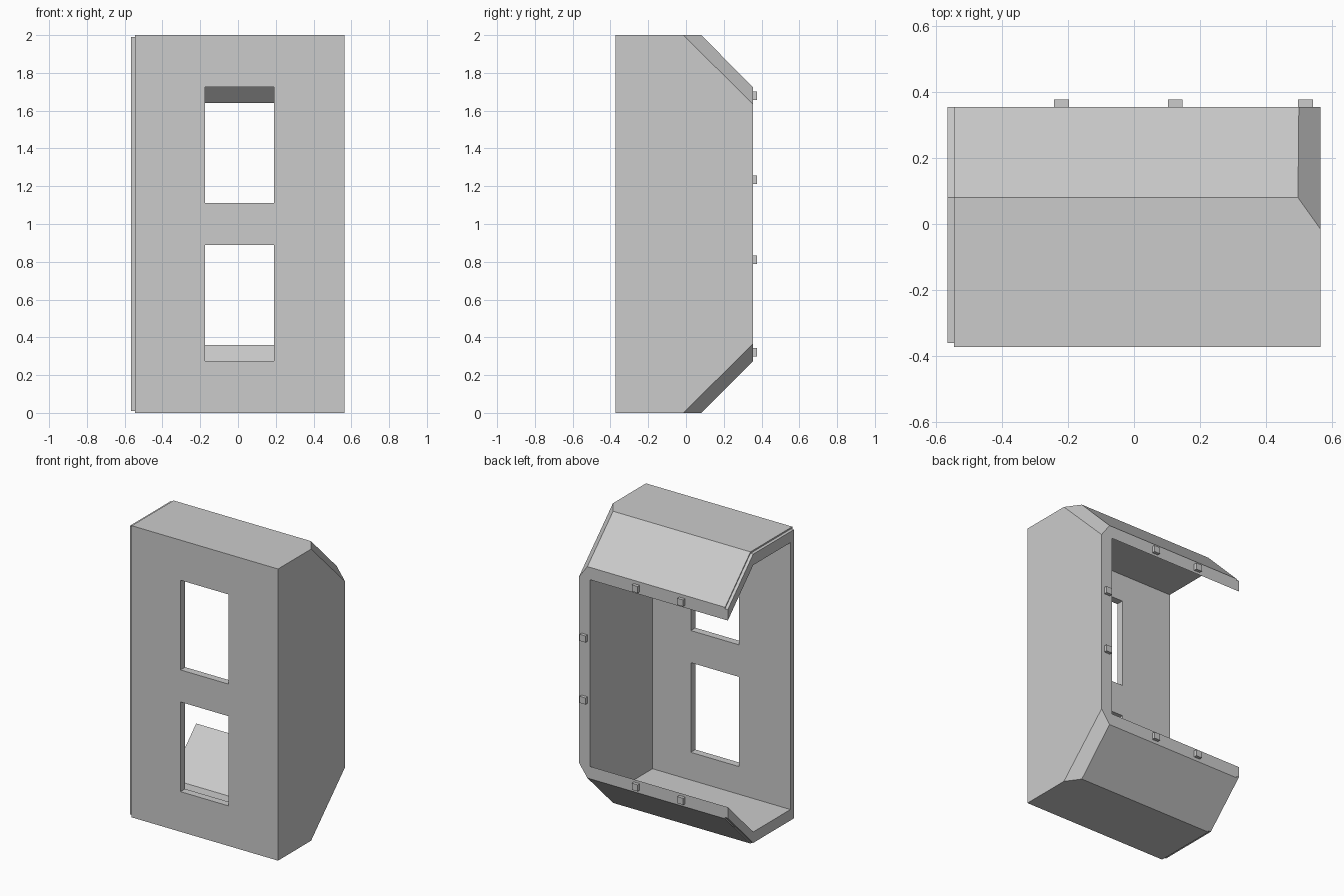
import bpy
import bmesh
from mathutils import Vector

cube = bpy.data.objects.get("Cube")
if cube:
    bpy.data.objects.remove(cube, do_unlink=True)

grey = bpy.data.materials.new("plain grey")
grey.use_nodes = True
GREY = (0.6, 0.6, 0.6, 1)
grey.diffuse_color = GREY
grey.node_tree.nodes["Principled BSDF"].inputs["Base Color"].default_value = GREY

FRONT, BACK, SLOPE_Y = -0.373, 0.355, 0.08
RIGHT, SEAM, TIP = 0.565, -0.545, -0.566
HEIGHT, WALL = 2.0, 0.085
DROP = BACK - SLOPE_Y  # the slopes run at 45 degrees


def finish(name, bm):
    bmesh.ops.recalc_face_normals(bm, faces=bm.faces)
    mesh = bpy.data.meshes.new(name)
    bm.to_mesh(mesh)
    bm.free()
    mesh.materials.append(grey)
    obj = bpy.data.objects.new(name, mesh)
    bpy.context.collection.objects.link(obj)
    return obj


def profile_prism(x0, x1, front, inset, overrun=0.0):
    """Sloped-back side profile, inset in height, extruded along x."""
    end = DROP + inset + overrun
    lower = [(front, inset), (SLOPE_Y, inset), (BACK + overrun, end)]
    pts = lower + [(y, HEIGHT - z) for y, z in reversed(lower)]
    bm = bmesh.new()
    face = bm.faces.new([bm.verts.new((x0, y, z)) for y, z in pts])
    moved = bmesh.ops.extrude_face_region(bm, geom=[face])["geom"]
    bmesh.ops.translate(bm, vec=(x1 - x0, 0, 0),
                        verts=[v for v in moved if isinstance(v, bmesh.types.BMVert)])
    return bm


def box(name, lo, hi):
    bm = bmesh.new()
    bmesh.ops.create_cube(bm, size=1)
    for v in bm.verts:
        v.co = [(a + b) / 2 + c * (b - a) for a, b, c in zip(lo, hi, v.co)]
    return finish(name, bm)


def cut(obj, cutters):
    for cutter in cutters:
        cutter.hide_render = True
        mod = obj.modifiers.new("cut", "BOOLEAN")
        mod.operation, mod.solver, mod.object = "DIFFERENCE", "EXACT", cutter
    graph = bpy.context.evaluated_depsgraph_get()
    mesh = bpy.data.meshes.new_from_object(obj.evaluated_get(graph))
    obj.modifiers.clear()
    obj.data = mesh


# Outer block, with the two sloped corners on the closed side planed off
bm = profile_prism(SEAM, RIGHT, FRONT, 0)
for top in (True, False):
    a, b, c = [Vector((x, y, z if top else HEIGHT - z)) for x, y, z in
               ((RIGHT, -0.015, HEIGHT), (RIGHT, BACK, 1.635), (0.497, SLOPE_Y, HEIGHT))]
    normal = (b - a).cross(c - a)
    if normal.x < 0:
        normal.negate()
    bmesh.ops.bisect_plane(bm, geom=bm.verts[:] + bm.edges[:] + bm.faces[:],
                           plane_co=a, plane_no=normal, clear_outer=True)
    bmesh.ops.holes_fill(bm, edges=[e for e in bm.edges if e.is_boundary])
shell = finish("housing_shell", bm)

# Narrow joining lip on the open side
lip = finish("joining_lip", profile_prism(TIP, SEAM, -0.36, 0.01))

# Hollow inside and window openings
cavity = finish("cavity_cutter", profile_prism(-0.7, 0.48, -0.323, WALL, 0.1))
windows = [box("window_cutter", (-0.175, -0.5, z0), (0.19, -0.2, z1))
           for z0, z1 in ((0.275, 0.89), (1.11, 1.725))]
cut(shell, [cavity] + windows)
cut(lip, [cavity])
for helper in [cavity] + windows:
    bpy.data.objects.remove(helper, do_unlink=True)

# Locating pegs around the back rim
R = 0.0225
for x, z in ((-0.22, 0.32), (0.125, 0.32), (-0.22, 1.68), (0.125, 1.68),
             (0.52, 0.81), (0.52, 1.235)):
    box("locating_peg", (x - R, BACK - 0.01, z - R), (x + R, 0.377, z + R))
